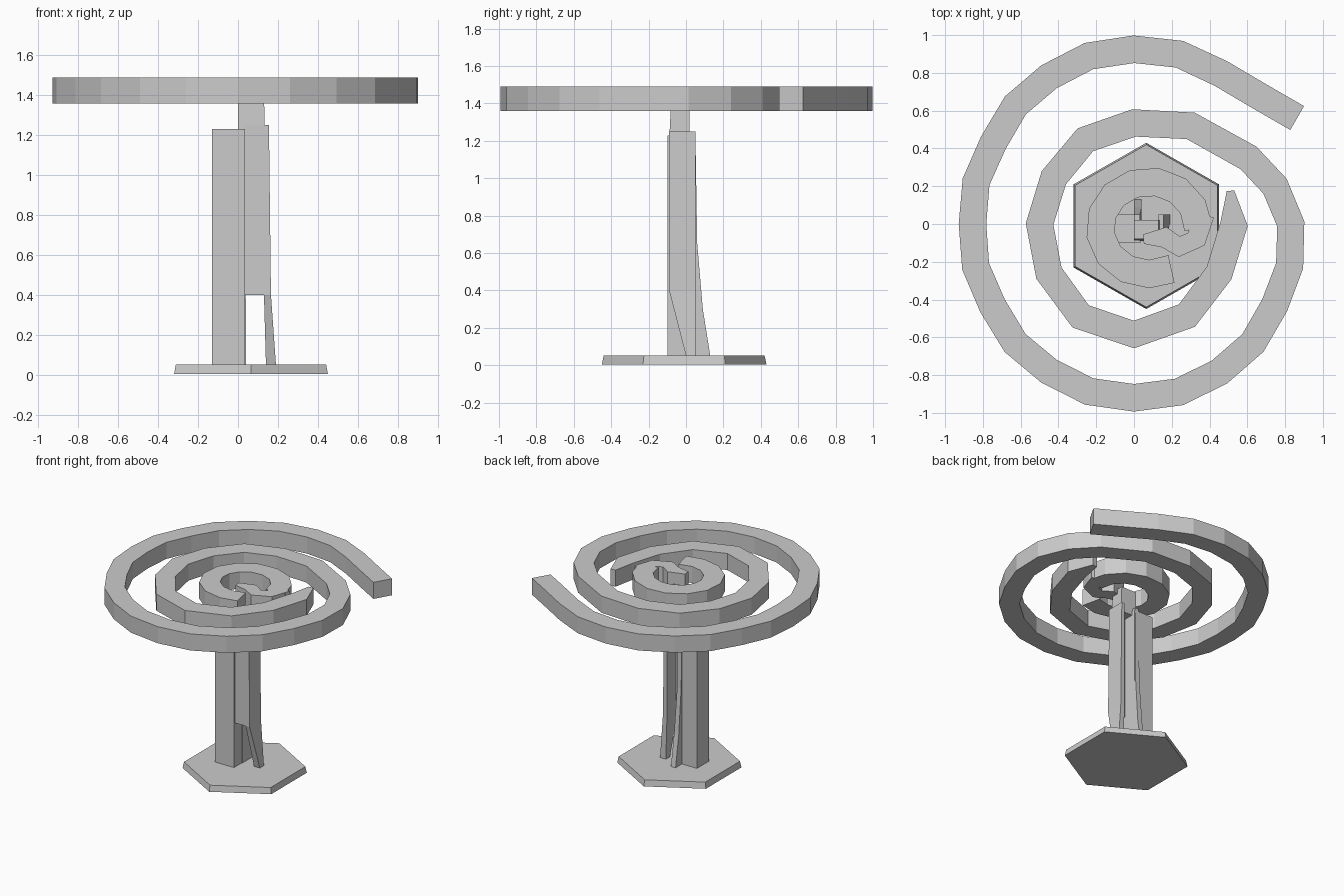
import bpy, bmesh, math
from mathutils import Vector

cube = bpy.data.objects.get("Cube")
if cube:
    bpy.data.objects.remove(cube, do_unlink=True)

grey = bpy.data.materials.new("plain grey")
grey.use_nodes = True
COLOUR = (0.6, 0.6, 0.6, 1)
grey.diffuse_color = COLOUR
grey.node_tree.nodes["Principled BSDF"].inputs["Base Color"].default_value = COLOUR


def loft(name, sections):
    """Closed solid through a series of matching point rings."""
    bm = bmesh.new()
    rings = [[bm.verts.new(p) for p in ring] for ring in sections]
    for a, b in zip(rings, rings[1:]):
        for i in range(len(a)):
            j = (i + 1) % len(a)
            bm.faces.new((a[i], a[j], b[j], b[i]))
    bm.faces.new(rings[0])
    bm.faces.new(rings[-1])
    bmesh.ops.recalc_face_normals(bm, faces=bm.faces)
    mesh = bpy.data.meshes.new(name)
    bm.to_mesh(mesh)
    bm.free()
    mesh.materials.append(grey)
    obj = bpy.data.objects.new(name, mesh)
    bpy.context.collection.objects.link(obj)
    return obj


def rect(x0, x1, y0, y1, z):
    return [(x0, y0, z), (x1, y0, z), (x1, y1, z), (x0, y1, z)]


def band(name, path, width, end_width, low=1.36, high=1.49):
    """Flat bar of rectangular section following a path in plan."""
    pts = [Vector(p) for p in path]
    sections = []
    for i, p in enumerate(pts):
        t = (pts[min(i + 1, len(pts) - 1)] - pts[max(i - 1, 0)]).normalized()
        w = end_width if i == len(pts) - 1 else width
        n = Vector((-t.y, t.x)) * w / 2
        a, b = p + n, p - n
        sections.append([(a.x, a.y, low), (b.x, b.y, low),
                         (b.x, b.y, high), (a.x, a.y, high)])
    return loft(name, sections)


def polar(angle, r):
    a = math.radians(angle)
    return (r * math.cos(a), r * math.sin(a))


# Hexagonal foot with slightly sloping sides
def hexagon(r, z):
    return [(0.065 + r * math.sin(k * math.pi / 3) * 1.01,
             -0.01 + r * math.cos(k * math.pi / 3), z) for k in range(6)]


loft("base_plate", [hexagon(0.44, 0.005), hexagon(0.43, 0.053)])

# Long two-turn spiral, from the outer free end to the inner tip
radii = [0.92, 0.925, 0.90, 0.86, 0.855, 0.865, 0.90, 0.92, 0.905, 0.86, 0.83,
         0.70, 0.60, 0.535, 0.515, 0.49, 0.50, 0.52, 0.565, 0.585, 0.56, 0.52, 0.53]
path = [polar(33, 1.03), polar(45, 0.95)]
for k, r in enumerate(radii):
    path.append(polar(60 + 30 * k, r))
    if k < 11:
        path.append(polar(75 + 30 * k, (r + radii[k + 1]) / 2 + 0.008))
path.append(polar(739, 0.54))
band("outer_spiral", path, 0.146, 0.04)

# Small central ring and the curl inside it
ring = [(0.08 + 0.26 * math.cos(math.radians(a)),
         -0.02 + 0.245 * math.sin(math.radians(a))) for a in range(0, 321, 27)]
band("inner_ring", ring, 0.15, 0.15)
band("inner_curl", [(0.37, 0.05), (0.33, -0.08), (0.24, -0.12), (0.16, -0.07),
                    (0.05, -0.08)], 0.11, 0.05)

# Column: main post, thin panels, splayed legs and neck
loft("left_post", [rect(-0.13, 0.035, -0.1, 0.05, 0.05),
                   rect(-0.13, 0.035, -0.1, 0.05, 1.23)])
loft("front_panel", [rect(0.03, 0.16, -0.09, -0.06, 0.40),
                     rect(0.03, 0.155, -0.09, -0.06, 1.25)])
loft("side_panel", [rect(0.14, 0.19, 0.0, 0.05, 0.05),
                    rect(0.13, 0.165, -0.09, 0.05, 0.40),
                    rect(0.13, 0.155, -0.09, 0.05, 1.25)])
loft("back_fin", [rect(0.0, 0.04, 0.0, 0.13, 0.05),
                  rect(0.0, 0.04, 0.0, 0.09, 0.30),
                  rect(0.0, 0.035, 0.0, 0.06, 0.65),
                  rect(0.0, 0.03, 0.0, 0.05, 1.25)])
loft("neck", [rect(0.0, 0.135, -0.09, 0.02, 1.20),
              rect(0.0, 0.13, -0.08, 0.02, 1.40)])
